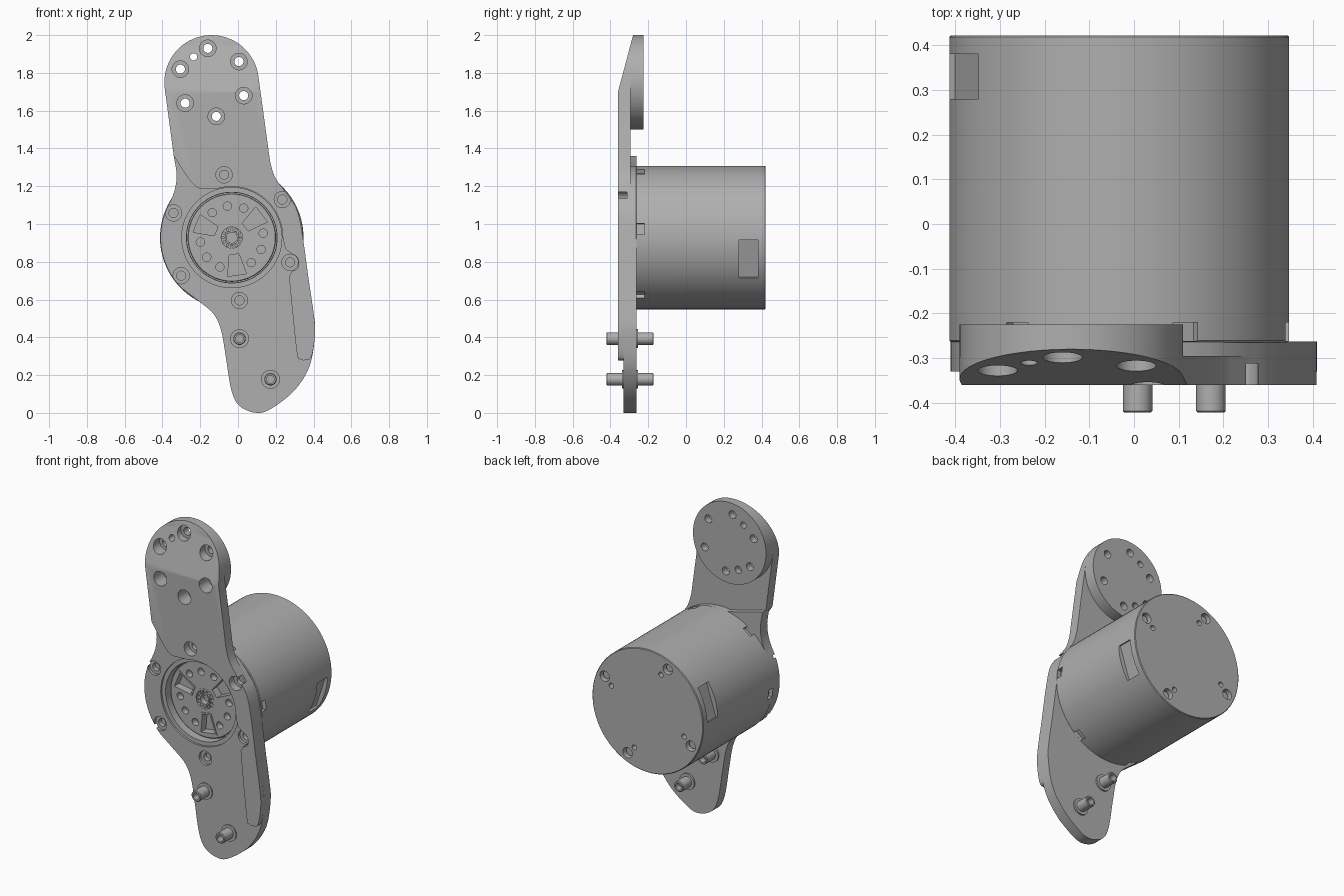
import bpy, bmesh
from math import sin, cos, radians
from mathutils import Vector

cube = bpy.data.objects.get("Cube")
if cube:
    bpy.data.objects.remove(cube, do_unlink=True)

mat = bpy.data.materials.new("machined grey")
mat.use_nodes = True
GREY = (0.43, 0.43, 0.43, 1)
mat.diffuse_color = GREY
mat.node_tree.nodes["Principled BSDF"].inputs["Base Color"].default_value = GREY

HUB = (-0.033, 0.928)      # motor axis
PAD = (-0.14, 1.75)        # output pad axis
PLATE, RAISED = -0.33, -0.36


def polar(c, r, deg):
    return (c[0] + r * cos(radians(deg)), c[1] + r * sin(radians(deg)))


def arc(c, r, a, b, n):
    return [polar(c, r, a + (b - a) * i / n) for i in range(n + 1)]


def circle(c, r, n=32):
    return arc(c, r, 0, 360, n)[:-1]


def spline(pts, steps=5):
    """Open smooth curve through the given points."""
    p = [Vector(q) for q in [pts[0]] + pts + [pts[-1]]]
    out = []
    for a, b, c, d in zip(p, p[1:], p[2:], p[3:]):
        for i in range(steps):
            t = i / steps
            out.append(tuple(0.5 * (2 * b + (c - a) * t + (2 * a - 5 * b + 4 * c - d) * t * t
                                    + (3 * b - a - 3 * c + d) * t ** 3)))
    return out + [pts[-1]]


def oriented(c, deg, r0, r1, w0, w1):
    """Trapezoid pointing outward from c between two radii."""
    u = Vector((cos(radians(deg)), sin(radians(deg))))
    v = Vector((-u.y, u.x))
    o = Vector(c)
    return [tuple(o + u * r + v * w) for r, w in ((r0, -w0), (r1, -w1), (r1, w1), (r0, w0))]


def prism(name, pts, y0, y1, slope=False, bevel=0):
    """Extrude an x/z outline along y."""
    bm = bmesh.new()
    face = bm.faces.new([bm.verts.new((x, y0, z)) for x, z in pts])
    ext = bmesh.ops.extrude_face_region(bm, geom=[face])
    bmesh.ops.translate(bm, vec=(0, y1 - y0, 0),
                        verts=[g for g in ext["geom"] if isinstance(g, bmesh.types.BMVert)])
    if slope:
        cut = bmesh.ops.bisect_plane(bm, geom=bm.verts[:] + bm.edges[:] + bm.faces[:],
                                     plane_co=(0, RAISED, 1.7), plane_no=(0, -0.3, 0.08),
                                     clear_outer=True)
        rim = [g for g in cut["geom_cut"] if isinstance(g, bmesh.types.BMEdge)]
        bmesh.ops.holes_fill(bm, edges=rim, sides=0)
    if bevel:
        rims = [e for e in bm.edges if abs(e.verts[0].co.y - e.verts[1].co.y) < 1e-5]
        bmesh.ops.bevel(bm, geom=rims, offset=bevel, segments=1, affect="EDGES")
    bmesh.ops.recalc_face_normals(bm, faces=bm.faces[:])
    mesh = bpy.data.meshes.new(name)
    bm.to_mesh(mesh)
    bm.free()
    mesh.materials.append(mat)
    ob = bpy.data.objects.new(name, mesh)
    bpy.context.scene.collection.objects.link(ob)
    return ob


def carve(ob, cuts):
    """Subtract a list of (outline, y0, y1) prisms."""
    helpers = []
    for pts, y0, y1 in cuts:
        h = prism("cutter", pts, y0, y1)
        h.hide_render = True
        m = ob.modifiers.new("cut", "BOOLEAN")
        m.operation, m.solver, m.object = "DIFFERENCE", "EXACT", h
        helpers.append(h)
    bpy.context.view_layer.update()
    dg = bpy.context.evaluated_depsgraph_get()
    mesh = bpy.data.meshes.new_from_object(ob.evaluated_get(dg))
    ob.modifiers.clear()
    ob.data = mesh
    for h in helpers:
        bpy.data.objects.remove(h, do_unlink=True)
    return ob


# Outlines of the lower plate and the raised arm with its side rib
edge_left = spline([polar(HUB, 0.377, 225), (-0.2, 0.585), (-0.13, 0.525), (-0.09, 0.44),
                    (-0.065, 0.3), (-0.035, 0.12), (0.01, 0.035), (0.1, 0.0), (0.18, 0.025),
                    (0.3, 0.12), (0.38, 0.25), (0.408, 0.42), (0.4, 0.53), (0.375, 0.7),
                    (0.34, 0.95), (0.31, 1.08), (0.25, 1.17)])
plate_outline = (arc(HUB, 0.377, 52, 100, 12)
                 + spline([(-0.34, 1.36), (-0.325, 1.26), (-0.335, 1.18), polar(HUB, 0.377, 150)])
                 + arc(HUB, 0.377, 153, 222, 18) + edge_left)
raised_outline = (arc(PAD, 0.25, 187, 7, 40)
                  + spline([(0.17, 1.33), (0.195, 1.25), (0.25, 1.17), (0.31, 1.08), (0.34, 0.95),
                            (0.375, 0.7), (0.4, 0.53), (0.408, 0.42), (0.39, 0.3), (0.36, 0.28),
                            (0.33, 0.285), (0.31, 0.33), (0.27, 0.72)])
                  + spline([(0.285, 0.75), (0.318, 0.77), (0.315, 0.82), (0.28, 0.845), (0.25, 0.87)])
                  + arc(HUB, 0.27, 0, 105, 24)
                  + spline([(-0.2, 1.185), (-0.25, 1.225), (-0.34, 1.36)]))

# Hole patterns
hub_screws = [polar(HUB, 0.335, 37 + 60 * k) for k in range(6)]
pad_screws = [(-0.305, 1.82), (-0.16, 1.93), (0.005, 1.86), (0.03, 1.68), (-0.115, 1.57), (-0.28, 1.64)]
hub_cuts = [(circle(HUB, 0.24, 64), -0.5, 0), (circle(HUB, 0.265, 64), -0.5, -0.318)]
for c in hub_screws:
    hub_cuts += [(circle(c, 0.043), -0.5, -0.312), (circle(c, 0.024), -0.5, -0.285)]
pad_cuts = [(circle((-0.235, 1.885), 0.019), -0.5, 0)]
for c in pad_screws:
    pad_cuts += [(circle(c, 0.044), -0.5, -0.268), (circle(c, 0.024), -0.5, 0)]
pad_back = [(circle((-0.2, 1.6), 0.022), -0.26, 0)]

# Plate, raised arm and output pad
parts = [
    carve(prism("base_plate", plate_outline, PLATE, -0.263), hub_cuts),
    carve(prism("raised_arm", raised_outline, RAISED, -0.295, slope=True), hub_cuts[2:] + pad_cuts),
    carve(prism("output_pad", circle(PAD, 0.25, 64), -0.297, -0.225, slope=True), pad_cuts + pad_back),
]

# Motor can with side slots, rim notches and rear screw holes
motor_cuts = [(circle(HUB, 0.238, 64), -0.5, -0.22)]
motor_cuts += [(oriented(HUB, a, 0.352, 0.5, 0.105, 0.105), 0.28, 0.38) for a in (-18, 162)]
motor_cuts += [(oriented(HUB, 7 + 60 * k, 0.355, 0.5, 0.03, 0.03), -0.262, -0.22) for k in range(6)]
for k in range(4):
    motor_cuts.append((circle(polar(HUB, 0.325, 25 + 90 * k), 0.032), 0.38, 0.6))
    motor_cuts.append((circle(polar(HUB, 0.265, 20 + 90 * k), 0.016), 0.38, 0.6))
parts.append(carve(prism("motor_can", circle(HUB, 0.38, 96), -0.265, 0.422, bevel=0.004), motor_cuts))
for k in range(4):
    parts.append(prism("rear_screw", circle(polar(HUB, 0.325, 25 + 90 * k), 0.024), 0.37, 0.4))

# Rotor face with three windows and three groups of holes
rotor_cuts = [(circle(HUB, 0.066), -0.5, -0.245)]
for k in range(3):
    window = 38 + 120 * k
    rotor_cuts.append((oriented(HUB, window, 0.09, 0.2, 0.026, 0.05), -0.5, -0.235))
    for d in (-30, 0, 30):
        rotor_cuts.append((circle(polar(HUB, 0.168, window + 60 + d), 0.022), -0.5, -0.24))
parts.append(carve(prism("rotor_face", circle(HUB, 0.234, 64), -0.28, -0.215, bevel=0.004), rotor_cuts))

# Raised lip around every rotor window
for k in range(3):
    lip = prism("window_lip", oriented(HUB, 38 + 120 * k, 0.08, 0.209, 0.034, 0.06), -0.284, -0.279)
    parts.append(carve(lip, [(oriented(HUB, 38 + 120 * k, 0.09, 0.2, 0.026, 0.05), -0.5, 0)]))

# Centre bearing
parts.append(carve(prism("bearing_outer", circle(HUB, 0.066), -0.282, -0.24),
                   [(circle(HUB, 0.056), -0.5, 0)]))
parts.append(carve(prism("bearing_inner", circle(HUB, 0.037), -0.282, -0.24),
                   [(circle(HUB, 0.028), -0.5, 0)]))
for k in range(12):
    parts.append(prism("bearing_roller", circle(polar(HUB, 0.0465, 30 * k), 0.0085, 12), -0.276, -0.24))

# Hollow joint pins with collars
for c in ((0.008, 0.393), (0.172, 0.178)):
    parts.append(carve(prism("joint_pin", circle(c, 0.033), -0.422, -0.172, bevel=0.004),
                       [(circle(c, 0.02), -0.5, -0.37), (circle(c, 0.02), -0.21, 0)]))
    parts.append(prism("pin_collar", circle(c, 0.05), -0.338, -0.253))

# Smooth round walls, keep edges crisp
bpy.ops.object.select_all(action="DESELECT")
for ob in parts:
    ob.select_set(True)
bpy.context.view_layer.objects.active = parts[0]
bpy.ops.object.shade_smooth_by_angle(angle=radians(30))
